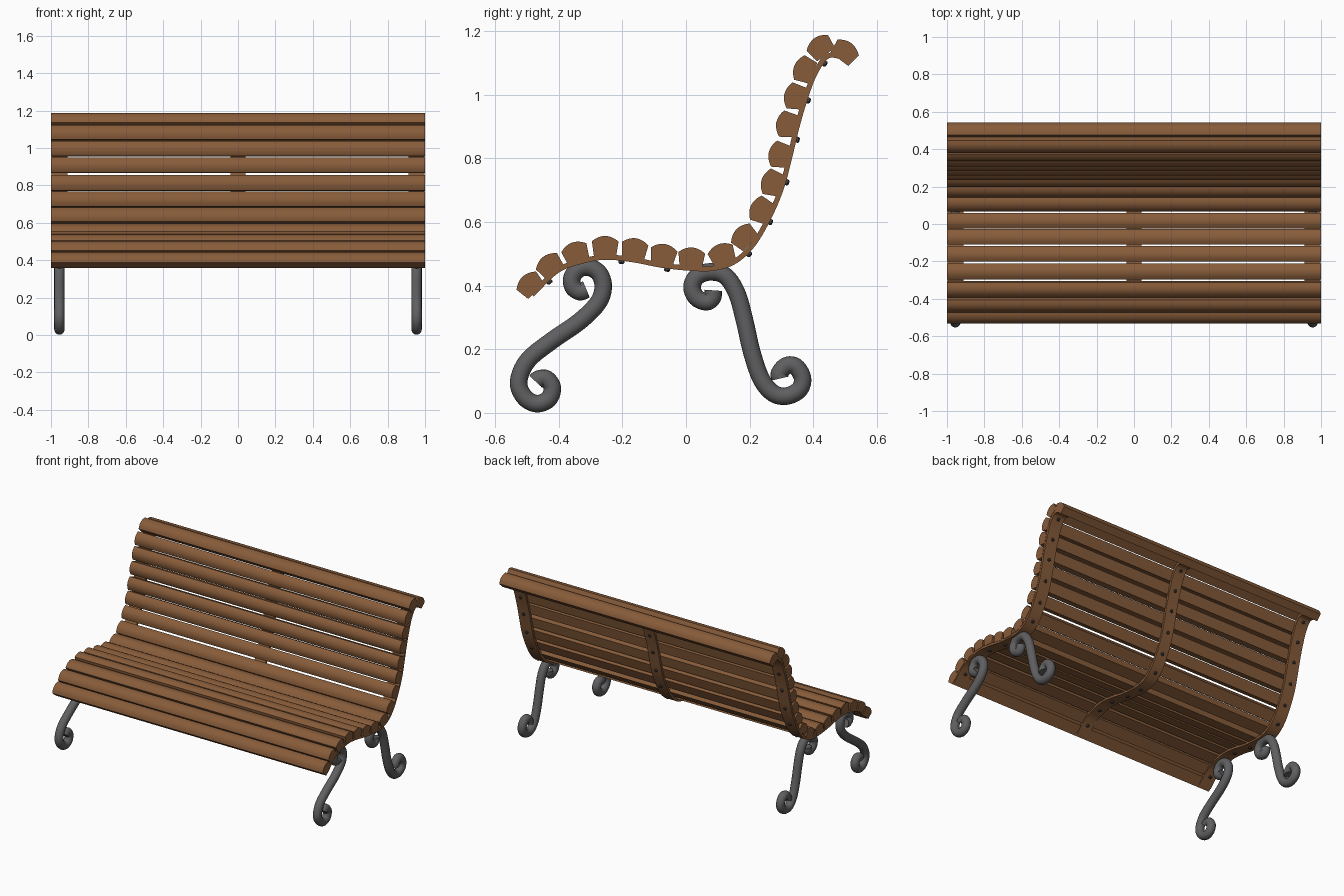
import bpy, bmesh, math
from mathutils import Vector

if "Cube" in bpy.data.objects:
    bpy.data.objects.remove(bpy.data.objects["Cube"])


def material(name, rgb):
    m = bpy.data.materials.new(name)
    m.diffuse_color = (*rgb, 1)
    m.use_nodes = True
    m.node_tree.nodes["Principled BSDF"].inputs["Base Color"].default_value = m.diffuse_color
    return m


WOOD = material("brown wood", (0.245, 0.107, 0.042))
IRON = material("grey iron", (0.115, 0.115, 0.12))
BOLT = material("dark bolt metal", (0.05, 0.05, 0.055))


def finish(name, bm, mat, smooth=True):
    bmesh.ops.recalc_face_normals(bm, faces=bm.faces)
    me = bpy.data.meshes.new(name)
    bm.to_mesh(me)
    bm.free()
    me.materials.append(mat)
    ob = bpy.data.objects.new(name, me)
    bpy.context.collection.objects.link(ob)
    if smooth:
        bpy.ops.object.select_all(action='DESELECT')
        ob.select_set(True)
        bpy.context.view_layer.objects.active = ob
        bpy.ops.object.shade_smooth_by_angle(angle=math.radians(40))
    return ob


def spline(pts, steps):
    """Smooth Catmull-Rom path through (y, z) points."""
    p = [Vector(q) for q in pts]
    p = [2 * p[0] - p[1]] + p + [2 * p[-1] - p[-2]]
    out = []
    for i in range(1, len(p) - 2):
        a, b, c, d = p[i - 1:i + 3]
        for k in range(steps):
            t = k / steps
            out.append(0.5 * (2 * b + (c - a) * t + (2 * a - 5 * b + 4 * c - d) * t * t
                              + (3 * b - a - 3 * c + d) * t ** 3))
    return out + [p[-2]]


def normal_at(path, i):
    t = (path[min(i + 1, len(path) - 1)] - path[max(i - 1, 0)]).normalized()
    return Vector((-t.y, t.x))


def sweep(name, path, section, x, mat):
    """Sweep an (x, normal) cross-section along a path in the side plane."""
    bm = bmesh.new()
    rings = []
    for i, p in enumerate(path):
        n = normal_at(path, i)
        rings.append([bm.verts.new((x + u, p.x + n.x * v, p.y + n.y * v)) for u, v in section])
    k = len(section)
    for a, b in zip(rings, rings[1:]):
        for j in range(k):
            bm.faces.new((a[j], a[(j + 1) % k], b[(j + 1) % k], b[j]))
    bm.faces.new(rings[0])
    bm.faces.new(rings[-1])
    return finish(name, bm, mat)


# Slats: centre y, centre z, tilt in degrees
SLATS = [(-.491, .404, 43), (-.429, .464, 38), (-.347, .504, 20), (-.254, .523, -1),
         (-.162, .516, -8), (-.071, .498, -10), (.017, .487, -4), (.113, .499, 21),
         (.182, .554, 46), (.234, .638, 64), (.269, .723, 72), (.292, .811, 77),
         (.316, .906, 79), (.341, .994, 77), (.371, 1.079, 67), (.422, 1.150, 37),
         (.500, 1.135, -37)]

# Slat cross-section: flat base, flared sides, crowned top
profile = [(-.035, -.03), (.035, -.03)]
for k in range(9):
    s = 1 - k / 4
    profile.append((.042 * s, .016 + .017 * (1 - s * s)))

for i, (y, z, deg) in enumerate(SLATS):
    c, s = math.cos(math.radians(deg)), math.sin(math.radians(deg))
    bm = bmesh.new()
    ends = [[bm.verts.new((x, y + u * c - v * s, z + u * s + v * c)) for u, v in profile]
            for x in (-1, 1)]
    n = len(profile)
    for j in range(n):
        bm.faces.new((ends[0][j], ends[0][(j + 1) % n], ends[1][(j + 1) % n], ends[1][j]))
    bm.faces.new(ends[0])
    bm.faces.new(ends[1])
    finish(("seat_slat_" if i < 8 else "back_slat_") + str(i + 1), bm, WOOD)

# Curved support straps beneath the slats
strap_path = spline([(-.484, .372), (-.406, .446), (-.337, .474), (-.256, .489), (-.165, .481),
                     (-.077, .464), (.02, .454), (.09, .455), (.155, .477), (.213, .532),
                     (.265, .623), (.301, .71), (.325, .80), (.349, .90), (.374, .985),
                     (.404, 1.065), (.445, 1.121), (.495, 1.118)], 5)
# Bolt positions at even distances along the strap
bolt_spots, travelled, target = [], 0, .055
for i in range(1, len(strap_path)):
    travelled += (strap_path[i] - strap_path[i - 1]).length
    if travelled >= target:
        bolt_spots.append(i)
        target += .132

for label, x, half in (("left", -.955, .043), ("middle", 0, .04), ("right", .955, .043)):
    sweep(label + "_support_strap", strap_path,
          [(-half, -.008), (half, -.008), (half, .008), (-half, .008)], x, WOOD)
    # Domed bolt heads
    bm = bmesh.new()
    for i in bolt_spots:
        n = normal_at(strap_path, i)
        axis = Vector((0, -n.x, -n.y))
        base = Vector((x, *strap_path[i]))
        side = axis.cross(Vector((1, 0, 0)))
        rings = []
        for r, h in ((.010, .006), (.010, .014), (.006, .018)):
            rings.append([bm.verts.new(base + axis * h + r * (Vector((math.cos(a), 0, 0))
                          + side * math.sin(a))) for a in [math.tau * k / 10 for k in range(10)]])
        for a, b in zip(rings, rings[1:]):
            for k in range(10):
                bm.faces.new((a[k], a[(k + 1) % 10], b[(k + 1) % 10], b[k]))
        bm.faces.new(rings[-1])
        bm.faces.new(rings[0])
    finish(label + "_strap_bolts", bm, BOLT)

# Scrolled tube legs
R = .0275
circle = [(R * math.cos(math.tau * k / 16), R * math.sin(math.tau * k / 16)) for k in range(16)]
FRONT = [(-.313, .388), (-.334, .381), (-.355, .396), (-.358, .425), (-.337, .452), (-.303, .457),
         (-.272, .437), (-.260, .395), (-.277, .345), (-.335, .287), (-.42, .228), (-.497, .165),
         (-.526, .098), (-.508, .050), (-.470, .029), (-.432, .043), (-.420, .079), (-.439, .107),
         (-.463, .106), (-.472, .098)]
REAR = [(.086, .385), (.083, .362), (.064, .349), (.033, .362), (.019, .395), (.034, .428),
        (.075, .443), (.124, .430), (.160, .375), (.184, .29), (.207, .19), (.237, .105),
        (.275, .061), (.317, .053), (.356, .073), (.366, .110), (.344, .146), (.315, .148),
        (.294, .125), (.296, .108)]
for label, x in (("left", -.955), ("right", .955)):
    sweep(label + "_front_leg", spline(FRONT, 5), circle, x, IRON)
    sweep(label + "_rear_leg", spline(REAR, 5), circle, x, IRON)
